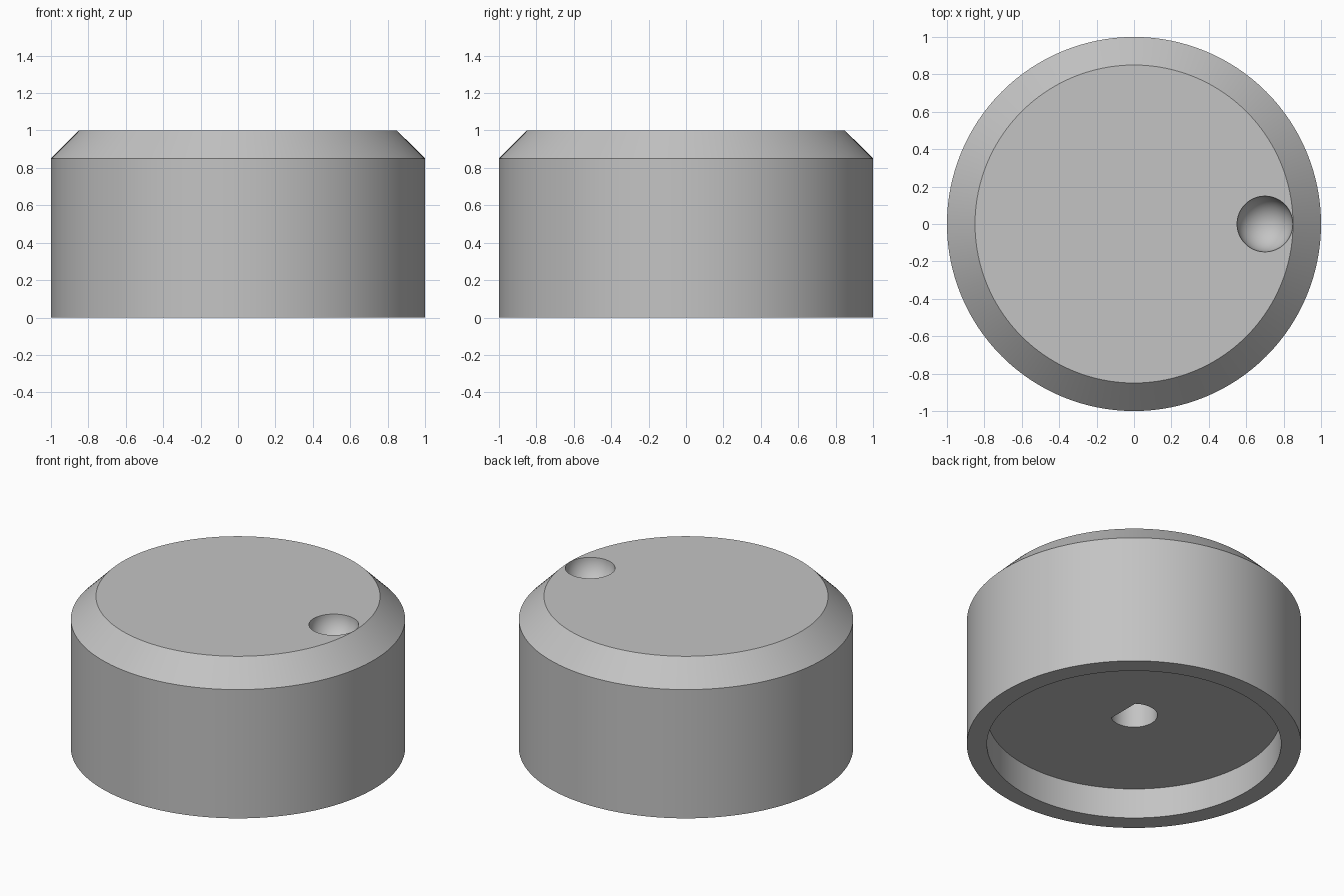
import bpy, bmesh, math

cube = bpy.data.objects.get("Cube")
if cube:
    bpy.data.objects.remove(cube, do_unlink=True)

SEGMENTS = 128
TAU = 2 * math.pi

grey = bpy.data.materials.new("plain_grey")
grey.use_nodes = True
colour = (0.55, 0.55, 0.55, 1)
grey.diffuse_color = colour
grey.node_tree.nodes["Principled BSDF"].inputs["Base Color"].default_value = colour


def finish(name, bm):
    bmesh.ops.recalc_face_normals(bm, faces=bm.faces)
    mesh = bpy.data.meshes.new(name)
    bm.to_mesh(mesh)
    bm.free()
    mesh.materials.append(grey)
    obj = bpy.data.objects.new(name, mesh)
    bpy.context.collection.objects.link(obj)
    return obj


def lathe(name, profile):
    """Revolve (radius, height) points and cap both ends."""
    bm = bmesh.new()
    rings = [[bm.verts.new((r * math.cos(TAU * i / SEGMENTS),
                            r * math.sin(TAU * i / SEGMENTS), z))
              for i in range(SEGMENTS)] for r, z in profile]
    for a, b in zip(rings, rings[1:]):
        for i in range(SEGMENTS):
            j = (i + 1) % SEGMENTS
            bm.faces.new((a[i], a[j], b[j], b[i]))
    bm.faces.new(rings[0])
    bm.faces.new(rings[-1])
    return finish(name, bm)


def cut(target, cutter):
    cutter.hide_render = True
    mod = target.modifiers.new("cut", "BOOLEAN")
    mod.operation = "DIFFERENCE"
    mod.solver = "EXACT"
    mod.object = cutter
    bpy.context.view_layer.objects.active = target
    bpy.ops.object.modifier_apply(modifier=mod.name)
    bpy.data.objects.remove(cutter, do_unlink=True)


# Knob body: recessed underside, straight wall, chamfered top
knob = lathe("knob_body", [(0.88, 0.2), (0.88, 0), (1, 0), (1, 0.85), (0.85, 1)])

# Round finger dimple near the rim
bm = bmesh.new()
bmesh.ops.create_uvsphere(bm, u_segments=64, v_segments=32, radius=0.149)
bmesh.ops.translate(bm, verts=bm.verts, vec=(0.7, 0, 1))
cut(knob, finish("dimple_cutter", bm))

# D-shaped shaft hole, flat side towards +x
radius, flat = 0.14, 0.085
start = math.acos(flat / radius)
steps = 48
bm = bmesh.new()
outline = []
for i in range(steps + 1):
    a = start + (TAU - 2 * start) * i / steps
    outline.append(bm.verts.new((radius * math.cos(a), radius * math.sin(a), 0.1)))
base = bm.faces.new(outline)
top = bmesh.ops.extrude_face_region(bm, geom=[base])["geom"]
bmesh.ops.translate(bm, verts=[v for v in top if isinstance(v, bmesh.types.BMVert)],
                    vec=(0, 0, 0.6))
cut(knob, finish("shaft_cutter", bm))

# Smooth round walls, crisp rims
bpy.ops.object.select_all(action="DESELECT")
knob.select_set(True)
bpy.context.view_layer.objects.active = knob
bpy.ops.object.shade_smooth_by_angle(angle=math.radians(30))
